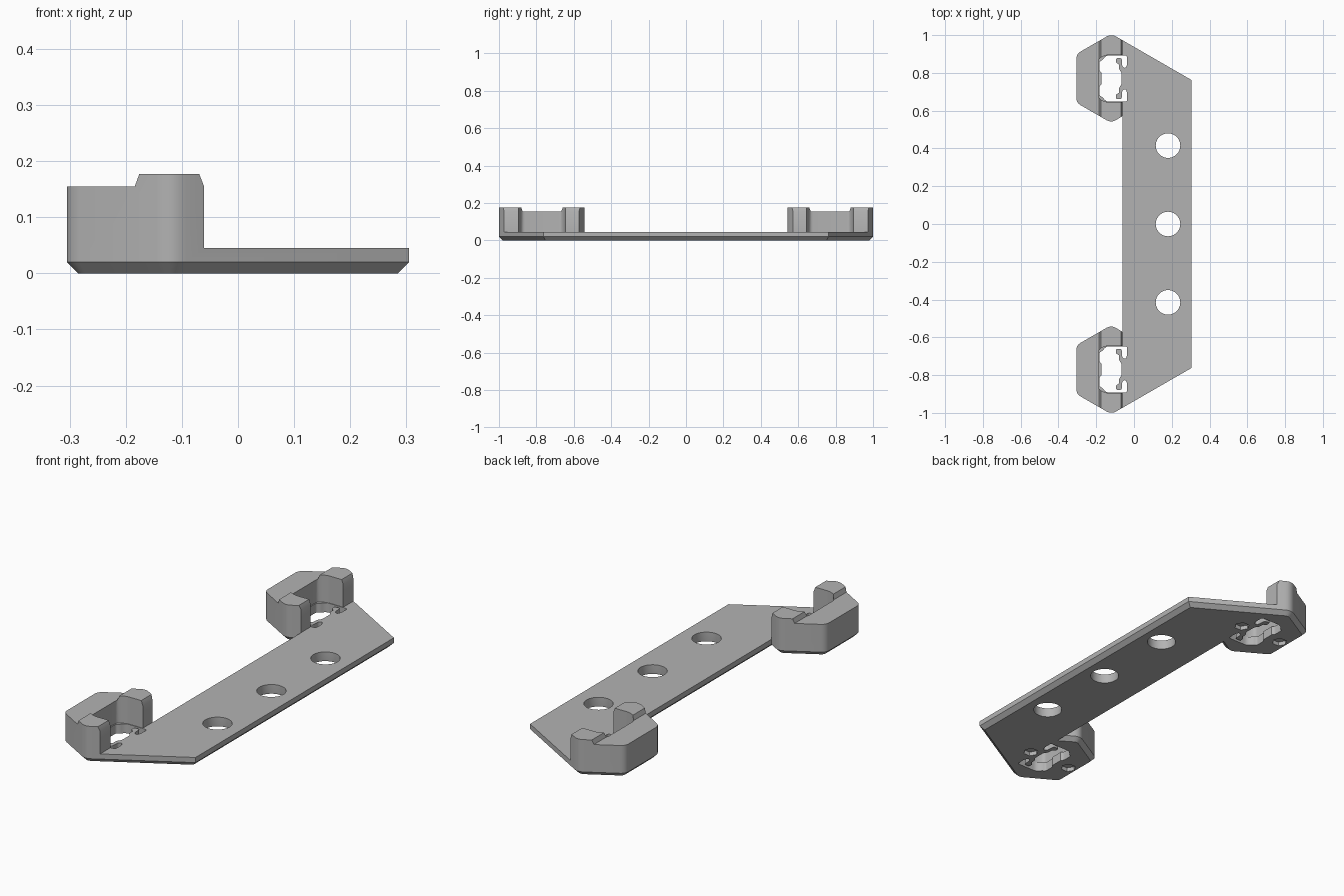
import bpy, bmesh, math
from mathutils import Vector

cube = bpy.data.objects.get("Cube")
if cube:
    bpy.data.objects.remove(cube)

grey = bpy.data.materials.new("mid_grey")
grey.use_nodes = True
colour = (0.45, 0.45, 0.45, 1)
grey.diffuse_color = colour
grey.node_tree.nodes["Principled BSDF"].inputs["Base Color"].default_value = colour


def rounded(points, steps=5):
    """Replace each (x, y, radius) corner by a short curve."""
    out = []
    for i, (x, y, r) in enumerate(points):
        p = Vector((x, y))
        if not r:
            out.append(p)
            continue
        a = Vector(points[i - 1][:2]) - p
        b = Vector(points[(i + 1) % len(points)][:2]) - p
        a, b = p + a.normalized() * r, p + b.normalized() * r
        for k in range(steps + 1):
            t = k / steps
            out.append(a * (1 - t) ** 2 + p * 2 * t * (1 - t) + b * t * t)
    return out


def circle(x, y, r, n):
    return [Vector((x + r * math.cos(math.tau * k / n),
                    y + r * math.sin(math.tau * k / n))) for k in range(n)]


def prism(name, points, low, high, along_y=False, chamfer=0):
    """Extrude an outline; optionally chamfer its lower rim."""
    bm = bmesh.new()
    place = (lambda p: (p[0], low, p[1])) if along_y else (lambda p: (p[0], p[1], low))
    face = bm.faces.new([bm.verts.new(place(p)) for p in points])
    move = Vector((0, high - low, 0)) if along_y else Vector((0, 0, high - low))
    new = bmesh.ops.extrude_face_region(bm, geom=[face], use_keep_orig=True)["geom"]
    bmesh.ops.translate(bm, vec=move, verts=[v for v in new if isinstance(v, bmesh.types.BMVert)])
    bmesh.ops.recalc_face_normals(bm, faces=bm.faces)
    if chamfer:
        base = min(bm.faces, key=lambda f: f.calc_center_median().z)
        bmesh.ops.inset_region(bm, faces=[base], thickness=chamfer, use_even_offset=True)
        for v in base.verts:
            v.co.z = low - chamfer
    mesh = bpy.data.meshes.new(name)
    bm.to_mesh(mesh)
    bm.free()
    mesh.materials.append(grey)
    ob = bpy.data.objects.new(name, mesh)
    bpy.context.collection.objects.link(ob)
    return ob


def combine(ob, cutter, operation="DIFFERENCE"):
    mod = ob.modifiers.new("shape", "BOOLEAN")
    mod.operation, mod.solver, mod.object = operation, "EXACT", cutter
    bpy.context.view_layer.objects.active = ob
    bpy.ops.object.modifier_apply(modifier=mod.name)
    bpy.data.objects.remove(cutter)


def mirrored(points):
    return points + [(x, -y, *r) for x, y, *r in reversed(points)]


# Full outline of the bracket, with a lower chamfer
outline = rounded(mirrored([
    (0.305, 0.762, 0), (-0.12, 1.007, 0.03), (-0.305, 0.9, 0.025),
    (-0.305, 0.642, 0.025), (-0.12, 0.535, 0.03), (-0.06, 0.572, 0)]))
body = prism("mounting_bracket", outline, 0.02, 0.2, chamfer=0.02)

# Side profile: tall sockets with a raised ridge, then a thin plate
profile = [(-0.4, -0.1), (0.4, -0.1), (0.4, 0.045), (-0.0605, 0.045), (-0.0605, 0.155),
           (-0.069, 0.177), (-0.176, 0.177), (-0.184, 0.155), (-0.4, 0.155)]
combine(body, prism("profile_cutter", profile, -1.2, 1.2, along_y=True), "INTERSECT")

# Round holes along the plate, lightly countersunk underneath
for y in (-0.415, 0, 0.415):
    combine(body, prism("hole_cutter", circle(0.18, y, 0.065, 40), -0.1, 0.1))
    sink = prism("sink_cutter", circle(0.18, y, 0.072, 40), -0.05, 0.009)
    for v in sink.data.vertices:
        if v.co.z > 0:
            v.co.x = 0.18 + (v.co.x - 0.18) * 0.9
            v.co.y = y + (v.co.y - y) * 0.9
    combine(body, sink)

# Socket recess, clip opening with two hooked fingers, and blind pockets
recess = mirrored([(-0.03, 0.125, 0), (-0.15, 0.125, 0.02), (-0.187, 0.105, 0.015)])
opening = mirrored([
    (-0.065, 0.03, 0.01), (-0.08, 0.05, 0.01), (-0.08, 0.075, 0), (-0.095, 0.085, 0.005),
    (-0.095, 0.108, 0.008), (-0.065, 0.108, 0.01), (-0.062, 0.062, 0.01),
    (-0.045, 0.055, 0.008), (-0.036, 0.075, 0.01), (-0.036, 0.122, 0.012),
    (-0.15, 0.122, 0.02), (-0.165, 0.1, 0.01), (-0.182, 0.09, 0.008), (-0.182, 0.04, 0.008),
    (-0.172, 0.03, 0)])
for centre in (-0.77, 0.77):
    def shift(points):
        return [Vector((p.x, p.y + centre)) for p in rounded(points, 4)]
    combine(body, prism("recess_cutter", shift(recess), 0.045, 0.4))
    combine(body, prism("opening_cutter", shift(opening), -0.1, 0.1))
    for x in (-0.015, -0.245):
        combine(body, prism("pocket_cutter", circle(x, centre, 0.035, 6), -0.1, 0.02))

# Merge flat regions and keep crisp edges
bm = bmesh.new()
bm.from_mesh(body.data)
bmesh.ops.remove_doubles(bm, verts=bm.verts, dist=0.0001)
bmesh.ops.dissolve_limit(bm, angle_limit=0.01, verts=bm.verts, edges=bm.edges)
bm.to_mesh(body.data)
bm.free()
bpy.ops.object.select_all(action="DESELECT")
body.select_set(True)
bpy.context.view_layer.objects.active = body
bpy.ops.object.shade_smooth_by_angle(angle=math.radians(25))
